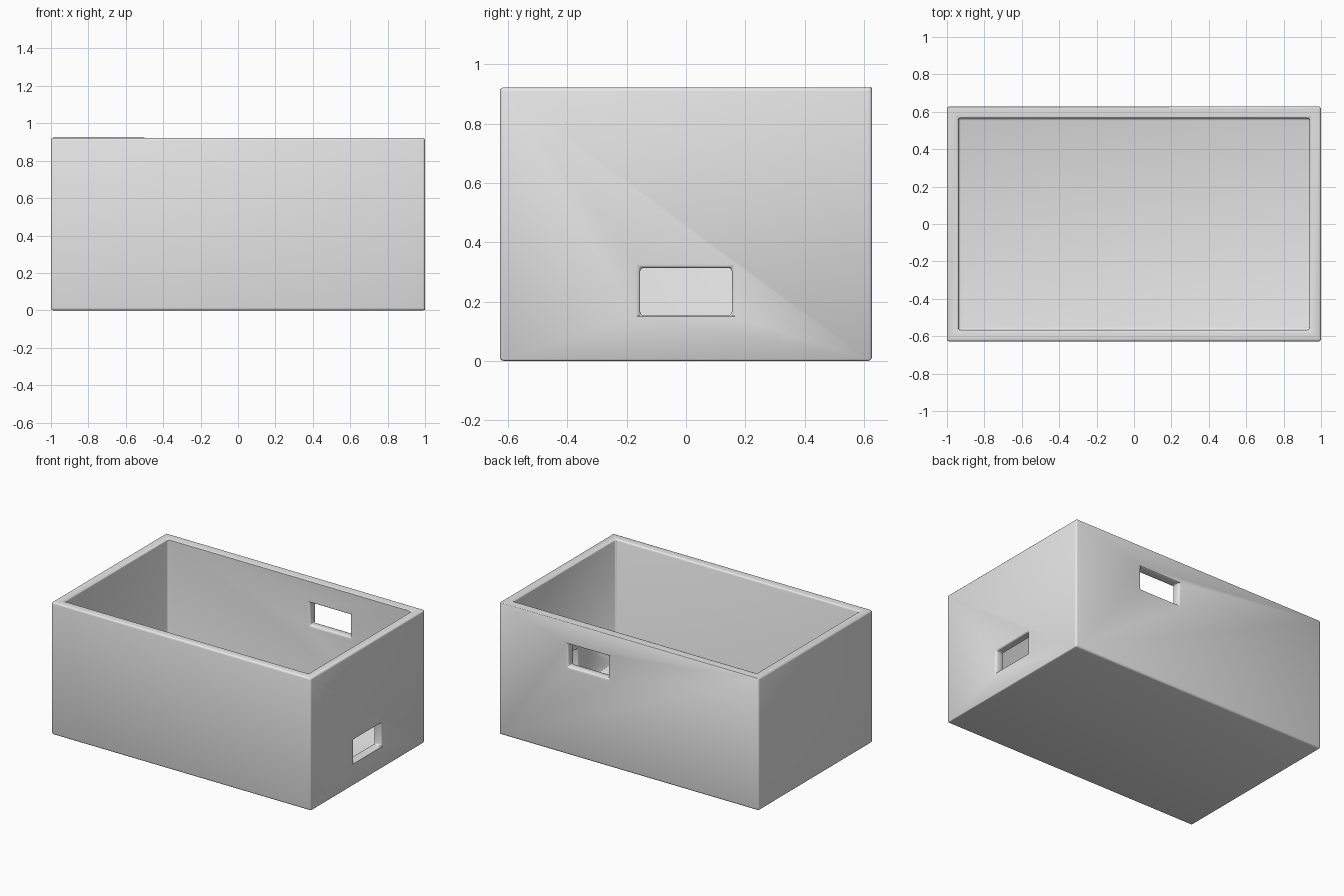
import bpy
from math import radians

# Remove the default object
cube = bpy.data.objects.get("Cube")
if cube:
    bpy.data.objects.remove(cube, do_unlink=True)

LENGTH, DEPTH, HEIGHT = 2.0, 1.256, 0.922
WALL = 0.062
HOLE_W, HOLE_H = 0.31, 0.16

grey = bpy.data.materials.new("plain grey")
grey.use_nodes = True
colour = (0.8, 0.8, 0.8, 1)
grey.diffuse_color = colour
grey.node_tree.nodes["Principled BSDF"].inputs["Base Color"].default_value = colour


def box(name, size, centre):
    bpy.ops.mesh.primitive_cube_add(size=1, location=centre)
    ob = bpy.context.object
    ob.name = name
    ob.scale = size
    bpy.ops.object.transform_apply(location=True, rotation=False, scale=True)
    ob.data.materials.append(grey)
    return ob


def cut(target, name, size, centre):
    cutter = box(name, size, centre)
    cutter.hide_render = True
    cutter.hide_viewport = True
    mod = target.modifiers.new(name, "BOOLEAN")
    mod.operation = "DIFFERENCE"
    mod.solver = "EXACT"
    mod.object = cutter
    return cutter


# Open crate
crate = box("open_crate", (LENGTH, DEPTH, HEIGHT), (0, 0, HEIGHT / 2))

# Hollow inside and the two hand holes
cutters = [
    cut(crate, "cavity_cutter",
        (LENGTH - 2 * WALL, DEPTH - 2 * WALL, HEIGHT), (0, 0, HEIGHT / 2 + WALL)),
    cut(crate, "left_hole_cutter",
        (4 * WALL, HOLE_W, HOLE_H), (LENGTH / 2 - WALL / 2, 0, HEIGHT / 4 + 0.003)),
    cut(crate, "back_hole_cutter",
        (HOLE_W, 4 * WALL, HOLE_H), (DEPTH / 4, DEPTH / 2 - WALL / 2, HEIGHT * 0.75)),
]

# Small rounded edges everywhere
bevel = crate.modifiers.new("rounded_edges", "BEVEL")
bevel.width = 0.0125
bevel.segments = 3
bevel.limit_method = "ANGLE"
bevel.angle_limit = radians(40)

# Apply the modifiers, then drop the cutters
bpy.ops.object.select_all(action="DESELECT")
crate.select_set(True)
bpy.context.view_layer.objects.active = crate
for mod in list(crate.modifiers):
    bpy.ops.object.modifier_apply(modifier=mod.name)
for cutter in cutters:
    bpy.data.objects.remove(cutter, do_unlink=True)

bpy.ops.object.shade_smooth_by_angle(angle=radians(35))
